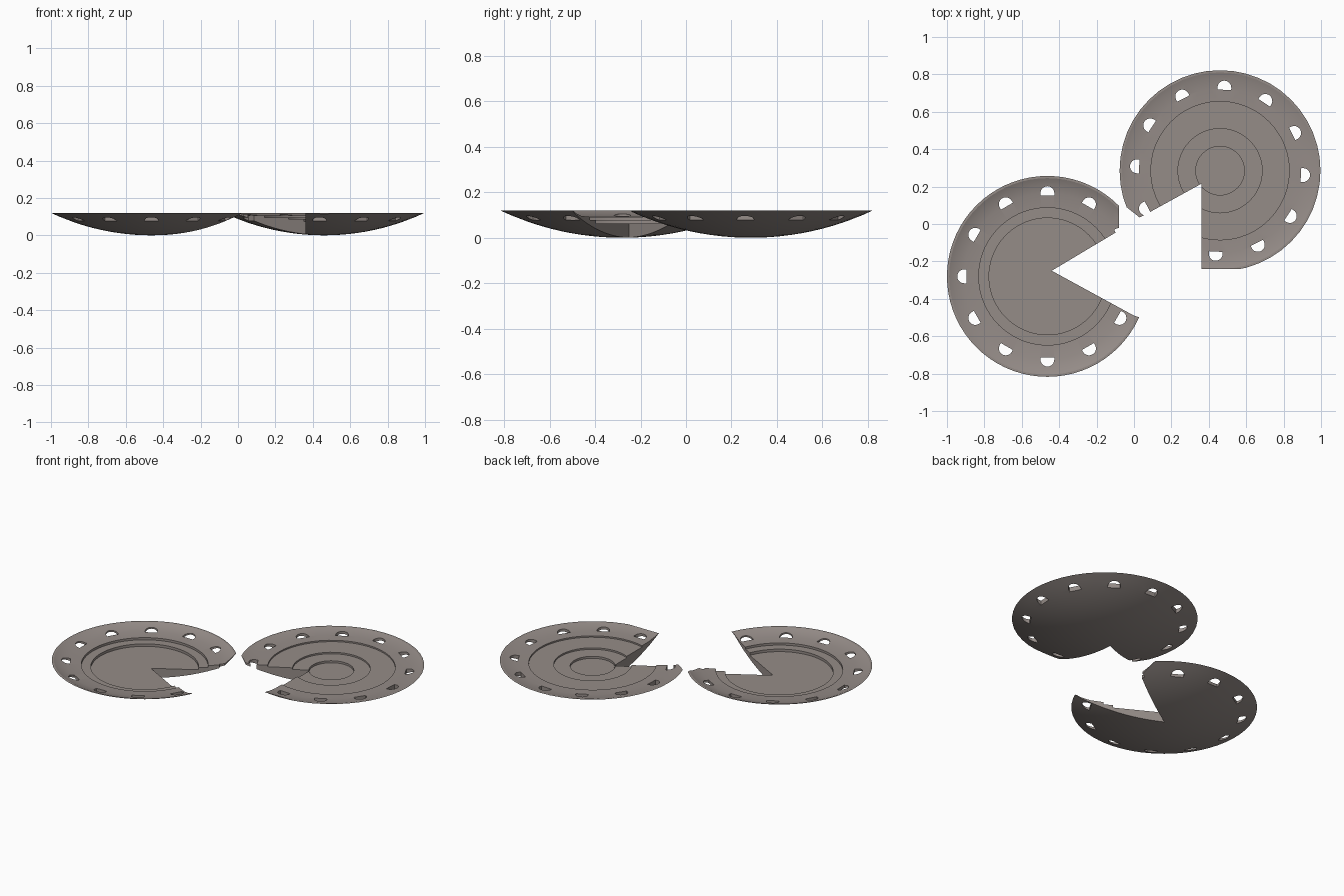
import bpy, bmesh, math
from mathutils import Matrix, Vector

if "Cube" in bpy.data.objects:
    bpy.data.objects.remove(bpy.data.objects["Cube"])

RIM, H = 0.537, 0.12
BALL = (RIM**2 + H**2) / (2 * H)      # radius of the spherical underside

mat = bpy.data.materials.new("warm_grey")
mat.diffuse_color = (0.30, 0.262, 0.245, 1)
mat.use_nodes = True
mat.node_tree.nodes["Principled BSDF"].inputs["Base Color"].default_value = mat.diffuse_color


def make_object(name, bm):
    bmesh.ops.recalc_face_normals(bm, faces=bm.faces)
    me = bpy.data.meshes.new(name)
    bm.to_mesh(me)
    bm.free()
    ob = bpy.data.objects.new(name, me)
    bpy.context.collection.objects.link(ob)
    return ob


def prism(bm, points, z0=-0.3, z1=0.5):
    """Upright prism over a plan outline."""
    face = bm.faces.new([bm.verts.new((x, y, z0)) for x, y in points])
    ext = bmesh.ops.extrude_face_region(bm, geom=[face])
    verts = [g for g in ext["geom"] if isinstance(g, bmesh.types.BMVert)]
    bmesh.ops.translate(bm, verts=verts, vec=(0, 0, z1 - z0))


def lathe(bm, inner, centre, sides):
    """Spherical underside joined to the stepped inside, spun about z."""
    outer = []
    for i in range(13):
        r = RIM * i / 12
        outer.append((r, BALL - math.sqrt(BALL**2 - r**2)))
    prof = outer + inner
    rings = []
    for r, z in prof:
        if r == 0:
            rings.append([bm.verts.new((centre[0], centre[1], z))])
        else:
            rings.append([bm.verts.new((centre[0] + r * math.cos(2 * math.pi * k / sides),
                                        centre[1] + r * math.sin(2 * math.pi * k / sides), z))
                          for k in range(sides)])
    for a, b in zip(rings, rings[1:]):
        for k in range(sides):
            n = (k + 1) % sides
            if len(a) == 1:
                bm.faces.new((a[0], b[n], b[k]))
            elif len(b) == 1:
                bm.faces.new((a[k], a[n], b[0]))
            else:
                bm.faces.new((a[k], a[n], b[n], b[k]))


def dish(name, centre, inner, wedge, turn, sides):
    bm = bmesh.new()
    lathe(bm, inner, centre, sides)
    ob = make_object(name, bm)

    # missing slice
    bm = bmesh.new()
    prism(bm, wedge)
    slice_cut = make_object(name + "_slice_cutter", bm)

    # twelve half-moon holes, flat side inwards
    bm = bmesh.new()
    for k in range(12):
        a = math.radians(30 * k + turn)
        rot = Matrix.Rotation(a, 2)
        pts = [Vector((0.433, -0.037)), Vector((0.433, 0.037))]
        pts += [Vector((0.445 + 0.037 * math.cos(t), 0.037 * math.sin(t)))
                for t in [math.pi / 2 - math.pi * i / 12 for i in range(13)]]
        prism(bm, [tuple(rot @ p + Vector(centre)) for p in pts])
    hole_cut = make_object(name + "_hole_cutter", bm)

    for cutter in (hole_cut, slice_cut):
        cutter.hide_render = True
        mod = ob.modifiers.new("cut", "BOOLEAN")
        mod.operation = "DIFFERENCE"
        mod.solver = "EXACT"
        mod.object = cutter
    bpy.context.view_layer.update()
    dg = bpy.context.evaluated_depsgraph_get()
    me = bpy.data.meshes.new_from_object(ob.evaluated_get(dg))
    ob.modifiers.clear()
    ob.data = me
    for cutter in (hole_cut, slice_cut):
        bpy.data.objects.remove(cutter)

    me.materials.clear()
    me.materials.append(mat)
    bpy.ops.object.select_all(action="DESELECT")
    ob.select_set(True)
    bpy.context.view_layer.objects.active = ob
    bpy.ops.object.shade_smooth_by_angle(angle=math.radians(14))


# left dish: deep floor with two steps
dish("left_dish", (-0.463, -0.28),
     [(0.525, 0.12), (0.50, 0.109), (0.445, 0.096), (0.367, 0.092), (0.367, 0.078),
      (0.312, 0.078), (0.312, 0.062), (0, 0.062)],
     [(-0.44, -0.25), (0.0, -0.49), (0.03, -0.50), (0.2, -0.60), (0.2, 0.3),
      (-0.08, 0.3), (-0.08, -0.035)], 0, 72)

# right dish: shallower floor with three steps
dish("right_dish", (0.46, 0.285),
     [(0.525, 0.12), (0.50, 0.113), (0.44, 0.106), (0.37, 0.105), (0.37, 0.096),
      (0.225, 0.096), (0.225, 0.086), (0.13, 0.086), (0.13, 0.073), (0, 0.073)],
     [(0.36, 0.215), (0.06, 0.05), (0.03, 0.035), (-0.11, 0.145), (-0.3, -0.4),
      (1, -0.4), (1, -0.24), (0.36, -0.24)], -3, 48)
